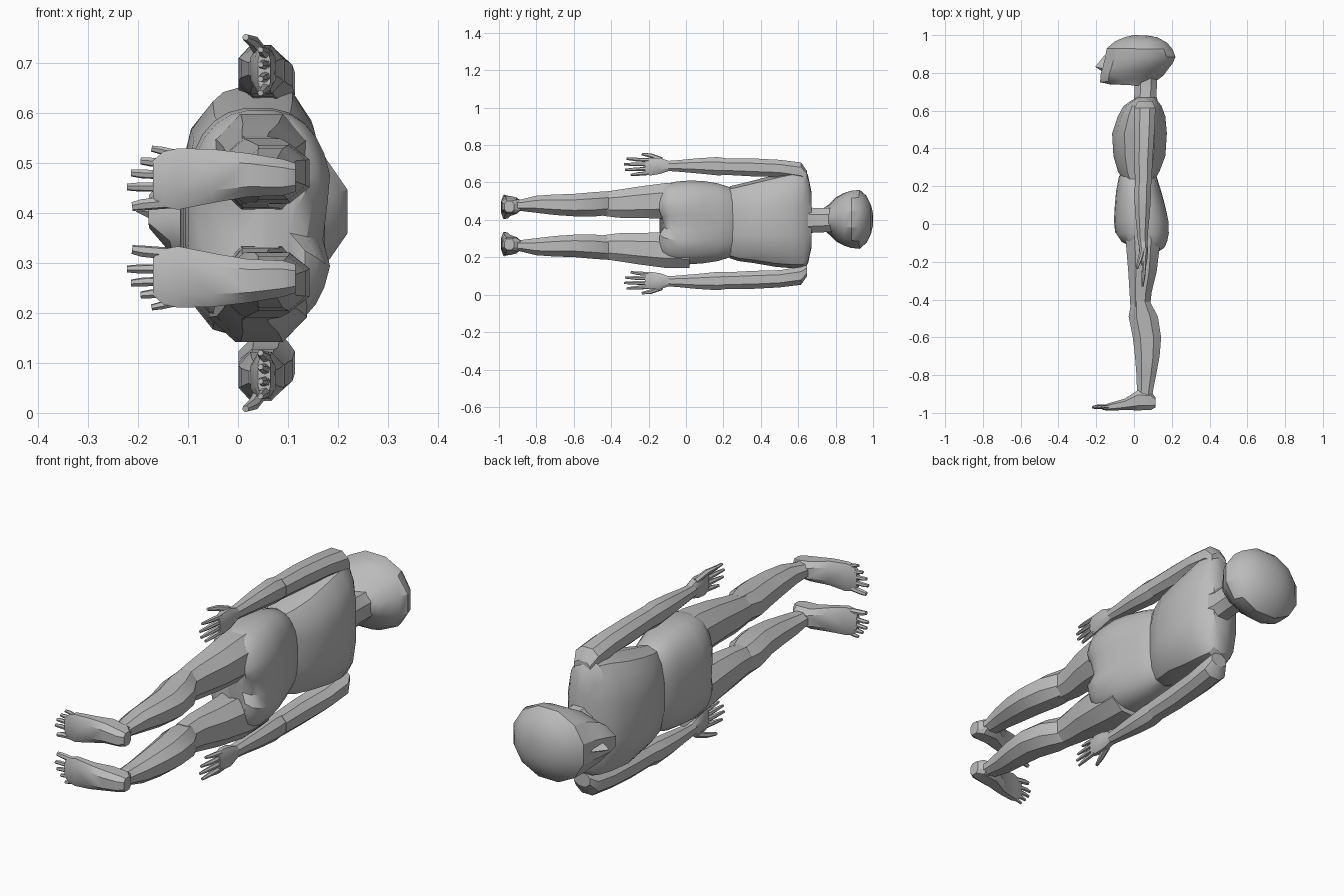
import bpy, bmesh, math
from mathutils import Vector

skin = bpy.data.materials.new("plain grey")
skin.diffuse_color = (0.5, 0.5, 0.5, 1)

ARM_MID, LEG_MID = 0.38, 0.37


def finish(bm, name, mirror=None):
    """Make the object, plus a twin reflected across z = mirror."""
    bmesh.ops.recalc_face_normals(bm, faces=bm.faces)
    names = [name] if mirror is None else [name + "_left", name + "_right"]
    for i, n in enumerate(names):
        if i:
            for v in bm.verts:
                v.co.z = 2 * mirror - v.co.z
            bmesh.ops.reverse_faces(bm, faces=bm.faces)
        me = bpy.data.meshes.new(n)
        bm.to_mesh(me)
        me.materials.append(skin)
        ob = bpy.data.objects.new(n, me)
        bpy.context.collection.objects.link(ob)
        bpy.ops.object.select_all(action='DESELECT')
        ob.select_set(True)
        bpy.context.view_layer.objects.active = ob
        bpy.ops.object.shade_smooth_by_angle(angle=math.radians(32))
    bm.free()


def skin_rings(bm, rings):
    rows = [[bm.verts.new(p) for p in r] for r in rings]
    n = len(rows[0])
    for a, b in zip(rows, rows[1:]):
        for i in range(n):
            j = (i + 1) % n
            bm.faces.new((a[i], a[j], b[j], b[i]))
    bm.faces.new(rows[0])
    bm.faces.new(rows[-1])


def oval(n, power):
    """Unit rounded-box outline."""
    for i in range(n):
        t = 2 * math.pi * (i + 0.5) / n
        c, s = math.cos(t), math.sin(t)
        yield (math.copysign(abs(c) ** (2 / power), c),
               math.copysign(abs(s) ** (2 / power), s))


def body_loft(name, sections, n=8, power=2.3, mirror=None, shape=None):
    """Sections across the body: y, x min, x max, z min, z max."""
    bm = bmesh.new()
    k = min(1 / math.cos(math.pi / n), 1.05)
    skin_rings(bm, [[((x0 + x1) / 2 + u * (x1 - x0) / 2 * k, y,
                      (z0 + z1) / 2 + v * (z1 - z0) / 2 * k)
                     for u, v in oval(n, power)]
                    for y, x0, x1, z0, z1 in sections])
    if shape:
        for v in bm.verts:
            shape(v.co)
    finish(bm, name, mirror)


def tubes(name, parts, n=6, mirror=None):
    """Bent tapered digits, each a list of (point, radius)."""
    bm = bmesh.new()
    for pts in parts:
        d = (Vector(pts[-1][0]) - Vector(pts[0][0])).normalized()
        a = d.orthogonal().normalized()
        b = d.cross(a)
        skin_rings(bm, [[Vector(p) + r * (a * math.cos(2 * math.pi * i / n) +
                                          b * math.sin(2 * math.pi * i / n))
                         for i in range(n)] for p, r in pts])
    finish(bm, name, mirror)


# Head: rings tilt from the face (front y) to the back of the skull (back y)
bm = bmesh.new()
rings = []
for yf, yb, x0, x1, h in [(.74, .73, -.13, .08, .06), (.75, .785, -.18, .155, .082),
                          (.79, .825, -.178, .185, .122), (.835, .85, -.165, .205, .143),
                          (.875, .885, -.155, .22, .157), (.93, .925, -.145, .205, .163),
                          (.968, .96, -.10, .175, .13), (.99, .988, -.045, .125, .08),
                          (1.0, .998, 0, .07, .035)]:
    rings.append([((x0 + x1) / 2 + u * (x1 - x0) / 2 * 1.03,
                   (yf + yb) / 2 + u * (yb - yf) / 2, .403 + v * h)
                  for u, v in oval(12, 2.1)])
skin_rings(bm, rings)
finish(bm, "head")

# Nose wedge
bm = bmesh.new()
vs = [bm.verts.new(p) for p in [(-.155, .895, .403), (-.205, .832, .403),
                                (-.165, .805, .403), (-.15, .82, .375), (-.15, .82, .431)]]
for f in [(0, 1, 3), (1, 2, 3), (0, 4, 1), (1, 4, 2), (0, 3, 4), (2, 4, 3)]:
    bm.faces.new([vs[i] for i in f])
finish(bm, "nose")

# Neck and chest
body_loft("neck", [(.62, -.005, .135, .315, .48), (.68, .0, .12, .33, .465),
                   (.79, .005, .125, .335, .465)])
body_loft("chest", [(.235, -.06, .11, .20, .575), (.28, -.085, .135, .185, .585),
                    (.36, -.108, .165, .175, .605), (.48, -.115, .173, .155, .635),
                    (.57, -.085, .165, .148, .655), (.625, -.055, .145, .148, .66),
                    (.652, -.015, .125, .17, .635), (.672, .02, .11, .26, .54)],
          n=14, power=2.7)


# Pelvis with a cleft between the buttocks
def cleft(co):
    low = max(0, min(1, (.16 - co.y) / .16))
    mid = math.exp(-((co.z - .38) / .035) ** 2) * low
    if co.x > .03:
        co.x -= .05 * mid
    if co.y < -.05:
        co.y += .035 * mid


body_loft("pelvis", [(.285, -.055, .09, .25, .53), (.25, -.08, .12, .205, .57),
                     (.17, -.095, .145, .18, .595), (.09, -.102, .17, .168, .608),
                     (.02, -.106, .187, .163, .61), (-.05, -.10, .19, .165, .605),
                     (-.095, -.07, .18, .175, .595), (-.125, -.01, .165, .20, .57),
                     (-.143, .05, .14, .24, .53)],
          n=28, power=2.5, shape=cleft)

# Legs
body_loft("thigh", [(.02, -.06, .14, .41, .60), (-.10, -.045, .14, .405, .60),
                    (-.25, -.032, .122, .408, .58), (-.36, -.025, .095, .41, .563),
                    (-.44, -.02, .085, .42, .55)], mirror=LEG_MID)
body_loft("calf", [(-.41, -.015, .085, .425, .555), (-.49, -.03, .128, .417, .55),
                   (-.60, -.008, .145, .418, .54), (-.70, .004, .137, .425, .537),
                   (-.80, .012, .118, .437, .53), (-.89, .015, .10, .448, .508),
                   (-.93, .01, .105, .445, .51)], mirror=LEG_MID)

# Feet: sections from heel to ball (x, y min, y max, z min, z max)
bm = bmesh.new()
skin_rings(bm, [[(x, (a + b) / 2 + u * (b - a) / 2 * 1.05, (c + d) / 2 + v * (d - c) / 2 * 1.05)
                 for u, v in oval(8, 2.8)]
                for x, a, b, c, d in [(.115, -.97, -.92, .442, .50), (.09, -.985, -.885, .435, .508),
                                      (.02, -.987, -.88, .432, .52), (-.05, -.985, -.925, .42, .528),
                                      (-.12, -.988, -.945, .406, .53), (-.15, -.987, -.955, .412, .523),
                                      (-.17, -.982, -.96, .43, .505)]])
finish(bm, "foot", LEG_MID)

# Toes: root z, tip x, tip z, radius
tubes("toes", [[((-.12, -.97, z), r), ((tx + .02, -.967, (z + 2 * tz) / 3), r * .9), ((tx, -.97, tz), r * .7)]
               for z, tx, tz, r in [(.423, -.212, .413, .013), (.452, -.222, .452, .010),
                                    (.475, -.214, .480, .010), (.498, -.195, .504, .010),
                                    (.517, -.173, .529, .009)]], mirror=LEG_MID)

# Arms
body_loft("upper_arm", [(.648, .02, .10, .60, .66), (.615, .0, .115, .61, .708),
                        (.50, .0, .11, .628, .722), (.35, .0, .10, .632, .73),
                        (.21, .005, .094, .64, .73)], mirror=ARM_MID)
body_loft("forearm", [(.25, .01, .088, .64, .725), (.17, .0, .092, .637, .737),
                      (.06, .005, .085, .648, .73), (-.04, .015, .075, .657, .72),
                      (-.11, .022, .07, .662, .715)], mirror=ARM_MID)
body_loft("palm", [(-.09, .025, .07, .662, .715), (-.14, .025, .075, .645, .732),
                   (-.19, .032, .07, .637, .73), (-.22, .04, .065, .642, .726)],
          power=2.8, mirror=ARM_MID)

# Fingers and thumb
digits = [[((.055, -.20, z), .011), ((.05, (ty - .22) / 2, (z + tz) / 2), .010),
           ((.045, ty, tz), .006)]
          for z, ty, tz in [(.650, -.295, .640), (.673, -.325, .668),
                            (.697, -.332, .697), (.719, -.318, .727)]]
digits.append([((.045, -.13, .722), .014), ((.03, -.19, .744), .012), ((.015, -.235, .752), .007)])
tubes("fingers", digits, mirror=ARM_MID)
